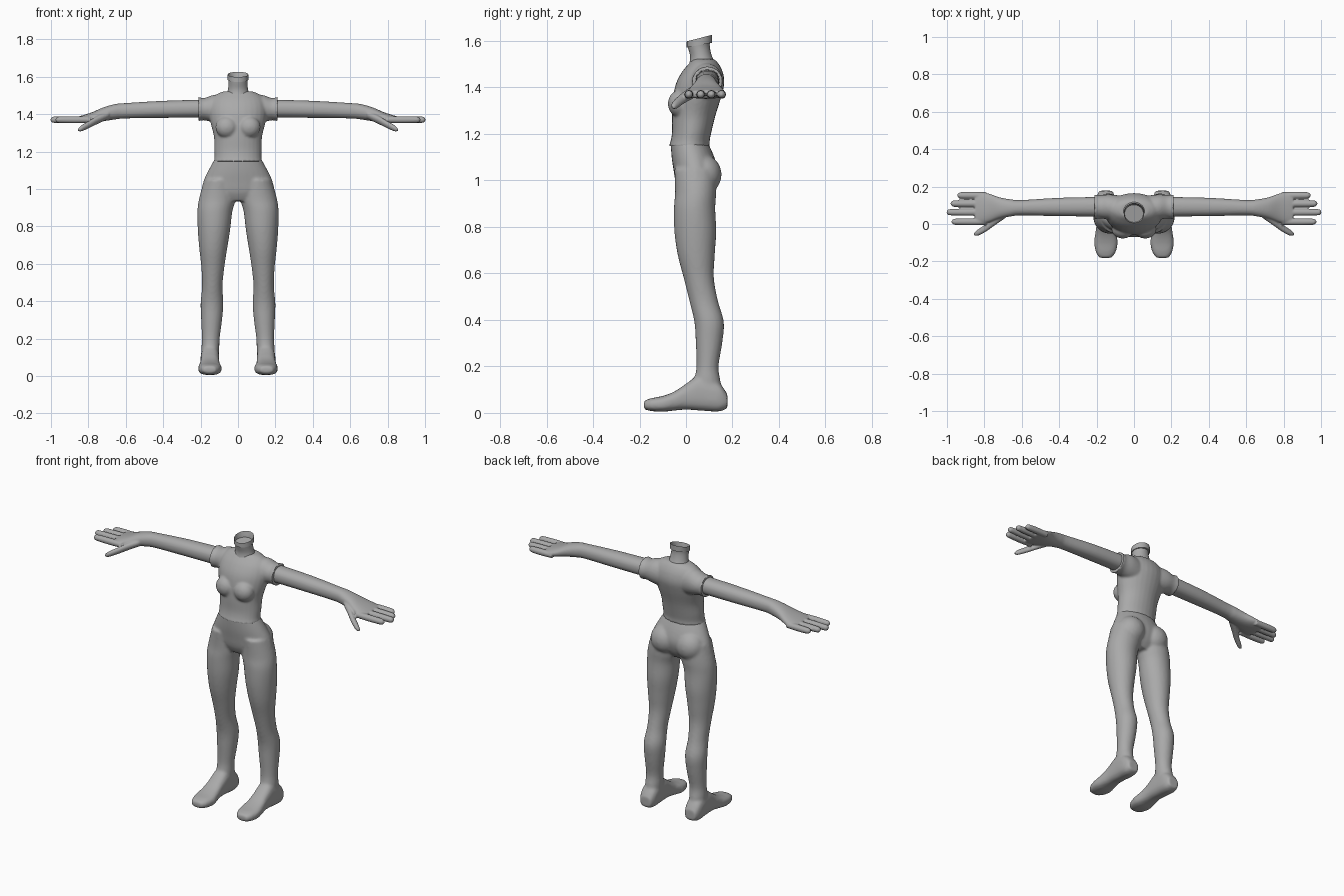
import bpy, bmesh
from math import cos, sin, pi, copysign
from mathutils import Matrix, Vector

cube = bpy.data.objects.get("Cube")
if cube:
    bpy.data.objects.remove(cube)

grey = bpy.data.materials.new("plain grey")
grey.use_nodes = True
grey.diffuse_color = (0.4, 0.4, 0.4, 1)
grey.node_tree.nodes["Principled BSDF"].inputs["Base Color"].default_value = (0.4, 0.4, 0.4, 1)


def spline(a, b, c, d, t):
    return b + 0.5 * t * (c - a + t * (2 * a - 5 * b + 4 * c - d + t * (3 * (b - c) + d - a)))


def loft(bm, axis, rows, mirror=False, power=1.0, sides=28, steps=4):
    """Skin rounded sections: each row is (position on axis, u min, u max, v min, v max)."""
    dense = []
    for i in range(len(rows) - 1):
        quad = [rows[max(i - 1, 0)], rows[i], rows[i + 1], rows[min(i + 2, len(rows) - 1)]]
        for s in range(steps):
            dense.append([spline(*p, s / steps) for p in zip(*quad)])
    dense.append(rows[-1])
    for sign in ((1, -1) if mirror else (1,)):
        rings = []
        for w, u0, u1, v0, v1 in dense:
            ring = []
            for k in range(sides):
                c, s = cos(2 * pi * k / sides), sin(2 * pi * k / sides)
                u = (u0 + u1) / 2 + (u1 - u0) / 2 * copysign(abs(c) ** power, c)
                v = (v0 + v1) / 2 + (v1 - v0) / 2 * copysign(abs(s) ** power, s)
                x, y, z = {"x": (w, u, v), "y": (u, w, v), "z": (u, v, w)}[axis]
                ring.append(bm.verts.new((x * sign, y, z)))
            rings.append(ring)
        for a, b in zip(rings, rings[1:]):
            for k in range(sides):
                n = (k + 1) % sides
                bm.faces.new((a[k], a[n], b[n], b[k]))
        bm.faces.new(rings[0])
        bm.faces.new(rings[-1])


def ball_pair(bm, centre, radii):
    for sign in (1, -1):
        place = Matrix.Translation((centre[0] * sign, centre[1], centre[2]))
        bmesh.ops.create_uvsphere(bm, u_segments=24, v_segments=16, radius=1,
                                  matrix=place @ Matrix.Diagonal((*radii, 1)))


def finish(bm, name, voxel=0, smooth=4):
    """Turn the shells into one object, fused into a single skin if voxel is set."""
    bmesh.ops.recalc_face_normals(bm, faces=bm.faces)
    mesh = bpy.data.meshes.new(name)
    bm.to_mesh(mesh)
    bm.free()
    mesh.materials.append(grey)
    obj = bpy.data.objects.new(name, mesh)
    bpy.context.collection.objects.link(obj)
    bpy.ops.object.select_all(action="DESELECT")
    obj.select_set(True)
    bpy.context.view_layer.objects.active = obj
    if voxel:
        fuse = obj.modifiers.new("fuse", "REMESH")
        fuse.mode = "VOXEL"
        fuse.voxel_size = voxel
        fuse.use_smooth_shade = True
        soft = obj.modifiers.new("soften", "SMOOTH")
        soft.factor = 0.5
        soft.iterations = smooth
        for m in ("fuse", "soften"):
            bpy.ops.object.modifier_apply(modifier=m)
    bpy.ops.object.shade_smooth_by_angle(angle=0.9)
    return obj


# Hips, legs and feet
bm = bmesh.new()
loft(bm, "z", [(1.165, -.122, .122, -.066, .093), (1.1, -.158, .158, -.062, .122),
               (1.04, -.185, .185, -.053, .135), (.98, -.19, .19, -.042, .12),
               (.935, -.12, .12, -.02, .09)])
loft(bm, "z", [(1.05, .02, .18, -.05, .13), (.95, .012, .208, -.047, .13),
               (.88, .03, .217, -.052, .126), (.78, .042, .215, -.05, .13),
               (.68, .058, .207, -.036, .124), (.58, .073, .196, -.01, .12),
               (.48, .083, .192, .015, .138), (.39, .078, .2, .036, .163),
               (.3, .085, .197, .042, .156), (.2, .098, .193, .045, .14),
               (.14, .1, .196, .035, .148), (.06, .105, .195, .03, .16)], mirror=True)
loft(bm, "y", [(.178, .115, .185, .02, .08), (.14, .102, .2, .006, .13),
               (.06, .1, .2, .01, .16), (0, .1, .2, .014, .125),
               (-.05, .095, .207, .01, .092), (-.1, .087, .213, .005, .073),
               (-.15, .098, .204, .008, .063), (-.181, .12, .185, .016, .052)],
     mirror=True, power=0.75)
ball_pair(bm, (.085, .075, 1.025), (.085, .078, .085))
finish(bm, "hips_and_legs", 0.008, 5)

# Fitted top with short sleeves
bm = bmesh.new()
loft(bm, "z", [(1.147, -.13, .13, -.074, .103), (1.17, -.126, .126, -.066, .102),
               (1.21, -.127, .127, -.06, .11), (1.28, -.129, .129, -.06, .127),
               (1.36, -.148, .148, -.055, .152), (1.42, -.155, .155, -.042, .165),
               (1.47, -.145, .145, -.015, .157), (1.505, -.115, .115, .015, .138),
               (1.522, -.075, .075, .03, .12)])
loft(bm, "x", [(.06, .01, .15, 1.34, 1.505), (.13, .022, .158, 1.355, 1.503),
               (.18, .03, .154, 1.367, 1.486), (.212, .024, .159, 1.362, 1.492)], mirror=True)
ball_pair(bm, (.06, -.028, 1.33), (.06, .05, .058))
finish(bm, "fitted_top", 0.007, 4)

# Arms with hands
for side, sign in (("left", 1), ("right", -1)):
    bm = bmesh.new()
    loft(bm, "x", [(.16, .04, .145, 1.382, 1.478), (.4, .042, .14, 1.38, 1.471),
                   (.6, .046, .128, 1.377, 1.459), (.66, .04, .132, 1.371, 1.453),
                   (.72, .028, .143, 1.362, 1.436), (.78, .008, .164, 1.354, 1.41),
                   (.83, -.002, .17, 1.351, 1.394), (.85, .004, .166, 1.355, 1.388)], power=0.9)
    # Four fingers
    for y, tip in ((.012, .975), (.063, 1.002), (.109, .98), (.153, .945)):
        loft(bm, "x", [(start, y - r, y + r, 1.37 - r, 1.37 + r) for start, r in
                       ((.79, .017), (.87, .019), (tip - .02, .017), (tip - .006, .012), (tip, .006))])
    # Thumb
    loft(bm, "x", [(.69, .03, .09, 1.375, 1.42), (.745, -.008, .045, 1.35, 1.395),
                   (.79, -.04, .002, 1.328, 1.368), (.835, -.063, -.03, 1.308, 1.342),
                   (.855, -.062, -.046, 1.308, 1.324)])
    bmesh.ops.scale(bm, vec=(sign, 1, 1), verts=bm.verts)
    finish(bm, side + "_arm", 0.005, 4)

# Neck with a slanted, hollowed top
bm = bmesh.new()
loft(bm, "z", [(1.44, -.08, .08, -.02, .14), (1.485, -.068, .068, .008, .135),
               (1.53, -.054, .054, .018, .112), (1.575, -.05, .05, .01, .102),
               (1.612, -.055, .055, .003, .112)])
top = max(bm.faces, key=lambda f: f.calc_center_median().z)
bmesh.ops.inset_region(bm, faces=[top], thickness=0.016)
bmesh.ops.translate(bm, vec=Vector((0, 0, -.03)), verts=top.verts)
for v in bm.verts:
    v.co.z += 0.25 * (v.co.y - .057) * max(0, (v.co.z - 1.5) / .11)
finish(bm, "neck")
